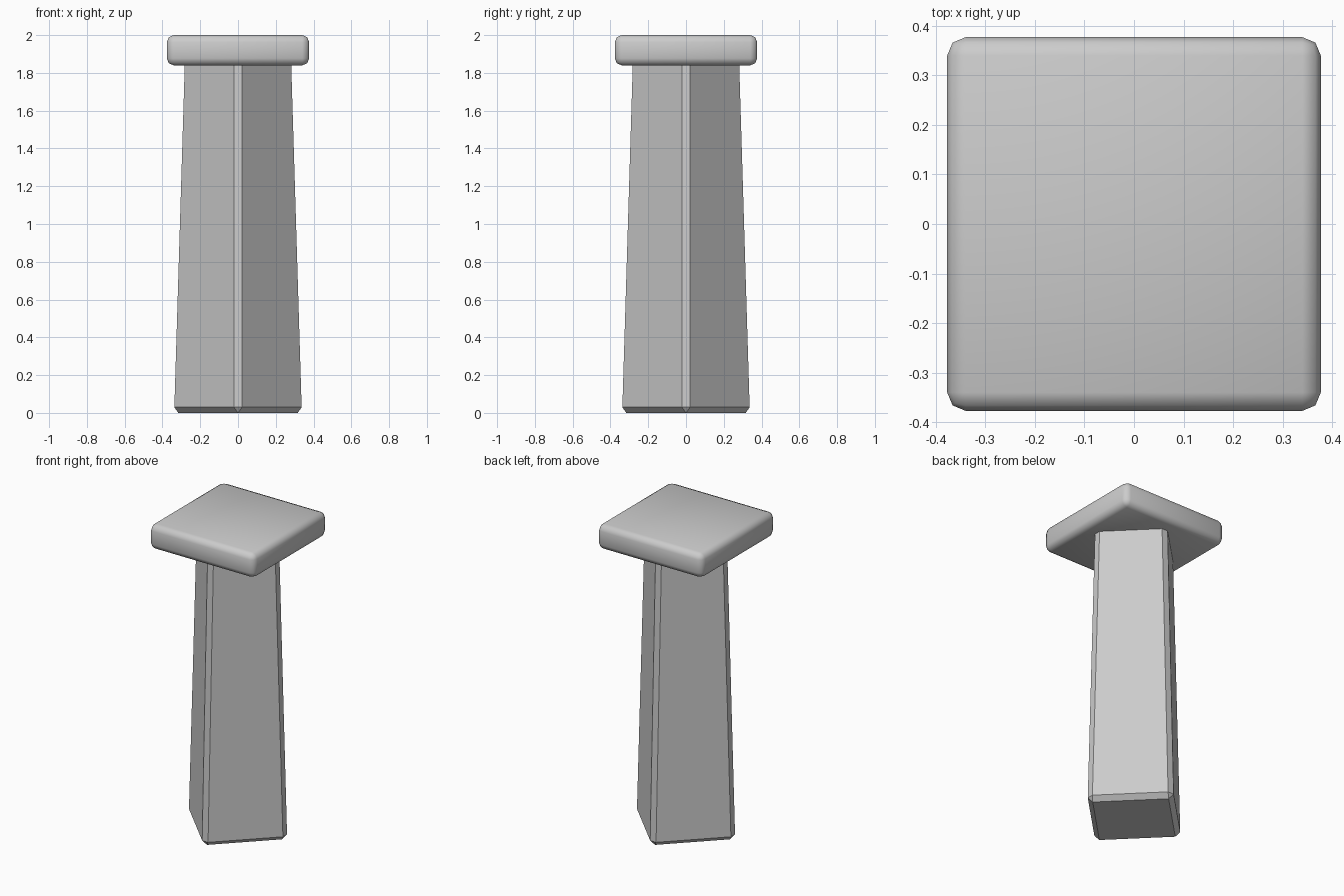
import bpy
import math

cube = bpy.data.objects.get("Cube")
if cube:
    bpy.data.objects.remove(cube, do_unlink=True)

GREY = (0.6, 0.6, 0.6, 1)
stone = bpy.data.materials.new("grey_stone")
stone.use_nodes = True
stone.diffuse_color = GREY
stone.node_tree.nodes["Principled BSDF"].inputs["Base Color"].default_value = GREY


def finish(name, width, segments):
    """Name the active object, give it its material and bevel its edges."""
    obj = bpy.context.object
    obj.name = name
    obj.data.materials.append(stone)
    bpy.ops.object.transform_apply(location=False, rotation=True, scale=True)
    bevel = obj.modifiers.new("bevel", 'BEVEL')
    bevel.width = width
    bevel.segments = segments
    bevel.limit_method = 'ANGLE'
    bevel.angle_limit = math.radians(30)
    return obj


# Tapered square post with its corners on the axes and chamfered edges
post_height = 1.91
bpy.ops.mesh.primitive_cone_add(vertices=4, radius1=0.359, radius2=0.301,
                                depth=post_height,
                                location=(0, 0, post_height / 2))
finish("post", 0.03, 1)

# Square cap with softly rounded edges
bpy.ops.mesh.primitive_cube_add(size=1, location=(0, 0, 1.92))
bpy.context.object.scale = (0.754, 0.754, 0.16)
cap = finish("cap", 0.037, 2)
cap.data.shade_smooth()
